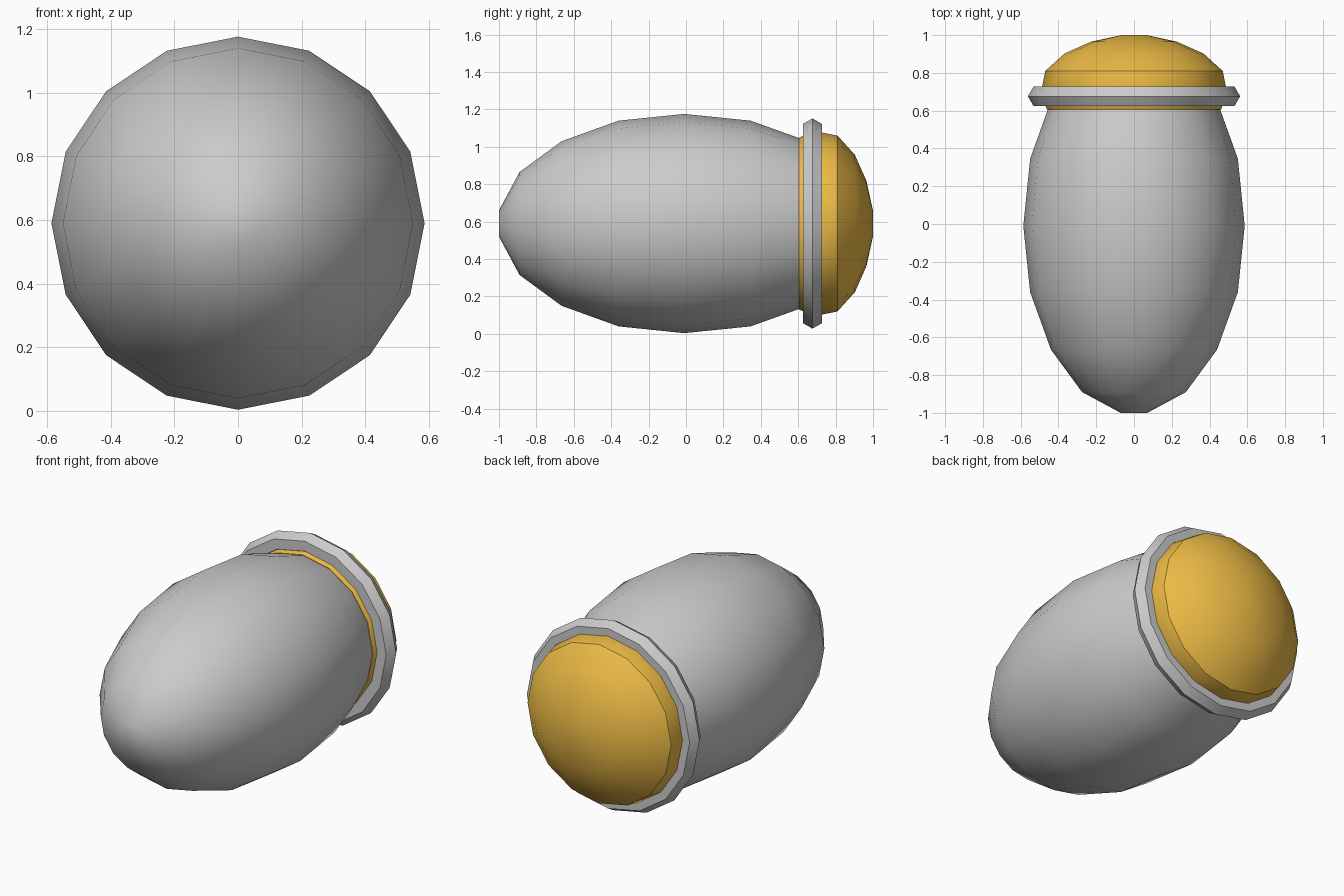
import bpy, bmesh, math

if "Cube" in bpy.data.objects:
    bpy.data.objects.remove(bpy.data.objects["Cube"])

SIDES = 16
CZ = 0.59  # height of the long axis


def lathe(name, profile, closed_loop=False):
    """Revolve (y, radius) points around the long y axis."""
    bm = bmesh.new()
    rings = []
    for y, r in profile:
        rings.append([bm.verts.new((r * math.sin(2 * math.pi * i / SIDES), y,
                                    CZ + r * math.cos(2 * math.pi * i / SIDES)))
                      for i in range(SIDES)])
    pairs = list(zip(rings, rings[1:]))
    if closed_loop:
        pairs.append((rings[-1], rings[0]))
    for a, b in pairs:
        for i in range(SIDES):
            j = (i + 1) % SIDES
            bm.faces.new((a[i], a[j], b[j], b[i]))
    if not closed_loop:
        bm.faces.new(rings[0])
        bm.faces.new(rings[-1])
    bmesh.ops.recalc_face_normals(bm, faces=bm.faces)
    mesh = bpy.data.meshes.new(name)
    bm.to_mesh(mesh)
    bm.free()
    obj = bpy.data.objects.new(name, mesh)
    bpy.context.collection.objects.link(obj)
    bpy.ops.object.select_all(action='DESELECT')
    obj.select_set(True)
    bpy.context.view_layer.objects.active = obj
    bpy.ops.object.shade_smooth_by_angle(angle=math.radians(35))
    return obj


# Grey egg-shaped body, cut off at the back
lathe("body", [(-1.0, 0.07), (-0.89, 0.275), (-0.665, 0.44), (-0.36, 0.55),
               (-0.01, 0.586), (0.345, 0.55), (0.607, 0.456)])

# Golden rounded cap
cap = lathe("cap", [(0.605, 0.46), (0.64, 0.475), (0.72, 0.488), (0.81, 0.47),
                    (0.903, 0.367), (0.965, 0.228), (1.0, 0.067)])
gold = bpy.data.materials.new("gold")
gold.diffuse_color = (0.85, 0.5, 0.06, 1)
gold.use_nodes = True
gold.node_tree.nodes["Principled BSDF"].inputs["Base Color"].default_value = gold.diffuse_color
cap.data.materials.append(gold)

# Collar ring with a six-sided section
lathe("collar", [(0.676 + 0.059 * math.sin(math.pi * k / 3),
                  0.503 + 0.059 * math.cos(math.pi * k / 3)) for k in range(6)],
      closed_loop=True)
